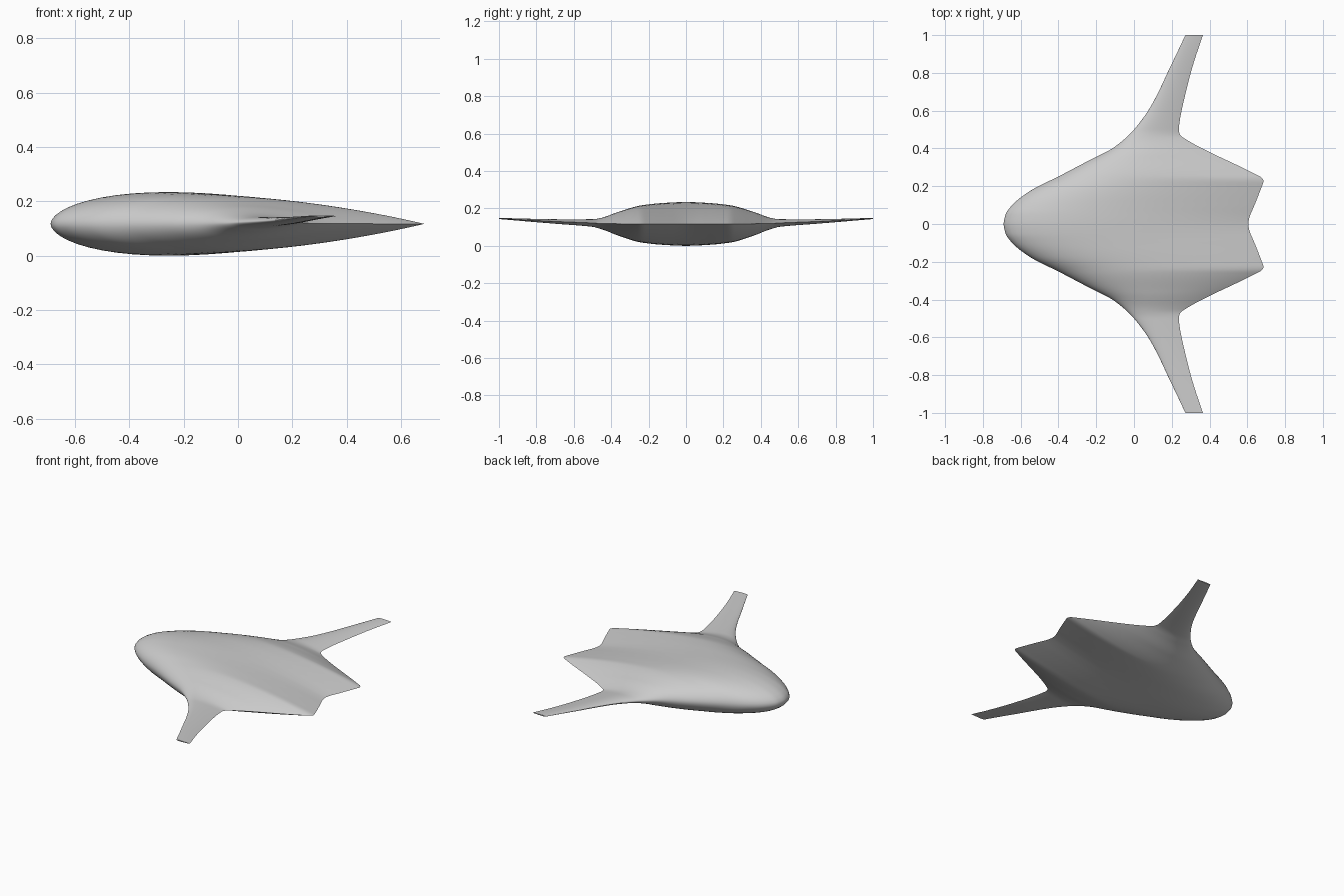
import bpy, bmesh, math

cube = bpy.data.objects.get("Cube")
if cube:
    bpy.data.objects.remove(cube, do_unlink=True)

# Half-span planform curves as (y, value) points
LEADING = [(0, -.69), (.05, -.68), (.1, -.645), (.175, -.55), (.254, -.395), (.33, -.25), (.4, -.115),
           (.45, -.05), (.5, 0), (.6, .075), (.7, .13), (.8, .177), (.9, .225), (1, .272)]
TRAILING = [(0, .605), (.03, .61), (.1, .638), (.2, .677), (.228, .686), (.245, .677), (.26, .65),
            (.45, .272), (.47, .246), (.495, .237), (.53, .24), (.7, .275), (.85, .315), (1, .365)]
HALF_THICKNESS = [(0, .117), (.12, .112), (.24, .099), (.36, .064), (.45, .031), (.5, .0205),
                  (.7, .012), (1, .003)]
MID_HEIGHT = [(0, .117), (.25, .117), (.45, .119), (.5, .122), (.7, .13), (1, .146)]


def smooth_curve(points, y):
    """Monotone cubic through the points, flat at the centreline."""
    n = len(points)
    d = [(points[i + 1][1] - points[i][1]) / (points[i + 1][0] - points[i][0]) for i in range(n - 1)]
    slopes = [0] + [2 * a * b / (a + b) if a * b > 0 else 0 for a, b in zip(d, d[1:])] + [d[-1]]
    i = max(k for k in range(n - 1) if points[k][0] <= y + 1e-9)
    (y0, v0), (y1, v1) = points[i], points[i + 1]
    h = y1 - y0
    t = (y - y0) / h
    return ((1 + 2 * t) * (1 - t) ** 2 * v0 + t * (1 - t) ** 2 * h * slopes[i]
            + t * t * (3 - 2 * t) * v1 + t * t * (t - 1) * h * slopes[i + 1])


def airfoil(u):
    """Symmetric airfoil height, one at its thickest point."""
    u = u ** 1.1
    return 10 * (.2969 * math.sqrt(u) - .126 * u - .3516 * u ** 2 + .2843 * u ** 3 - .1036 * u ** 4)


STEPS = 28
UPPER = [(1 - math.cos(math.pi * i / STEPS)) / 2 for i in range(STEPS + 1)]
# Closed section: nose to tail over the top, then back underneath
SECTION = [(u, airfoil(u)) for u in UPPER] + [(u, -airfoil(u)) for u in UPPER[-2:0:-1]]


def section_ring(bm, y):
    a = abs(y)
    nose, tail = smooth_curve(LEADING, a), smooth_curve(TRAILING, a)
    half, mid = smooth_curve(HALF_THICKNESS, a), smooth_curve(MID_HEIGHT, a)
    return [bm.verts.new((nose + u * (tail - nose), y, mid + half * w)) for u, w in SECTION]


# Blended body and wings lofted from tip to tip
half_span = [i / 100 for i in range(53)] + [.52 + i * .02 for i in range(1, 25)]
stations = [-y for y in reversed(half_span[1:])] + half_span
bm = bmesh.new()
rings = [section_ring(bm, y) for y in stations]
for a, b in zip(rings, rings[1:]):
    for i in range(len(a)):
        j = (i + 1) % len(a)
        bm.faces.new((a[i], a[j], b[j], b[i]))

# Flat wing tips
bm.faces.new(rings[0])
bm.faces.new(rings[-1])
bmesh.ops.recalc_face_normals(bm, faces=bm.faces)
mesh = bpy.data.meshes.new("blended_wing_body")
bm.to_mesh(mesh)
bm.free()

grey = bpy.data.materials.new("light grey")
grey.use_nodes = True
colour = (.6, .6, .6, 1)
grey.diffuse_color = colour
grey.node_tree.nodes["Principled BSDF"].inputs["Base Color"].default_value = colour
mesh.materials.append(grey)

body = bpy.data.objects.new("blended_wing_body", mesh)
bpy.context.collection.objects.link(body)
bpy.context.view_layer.objects.active = body
body.select_set(True)
bpy.ops.object.shade_smooth_by_angle(angle=math.radians(40))
